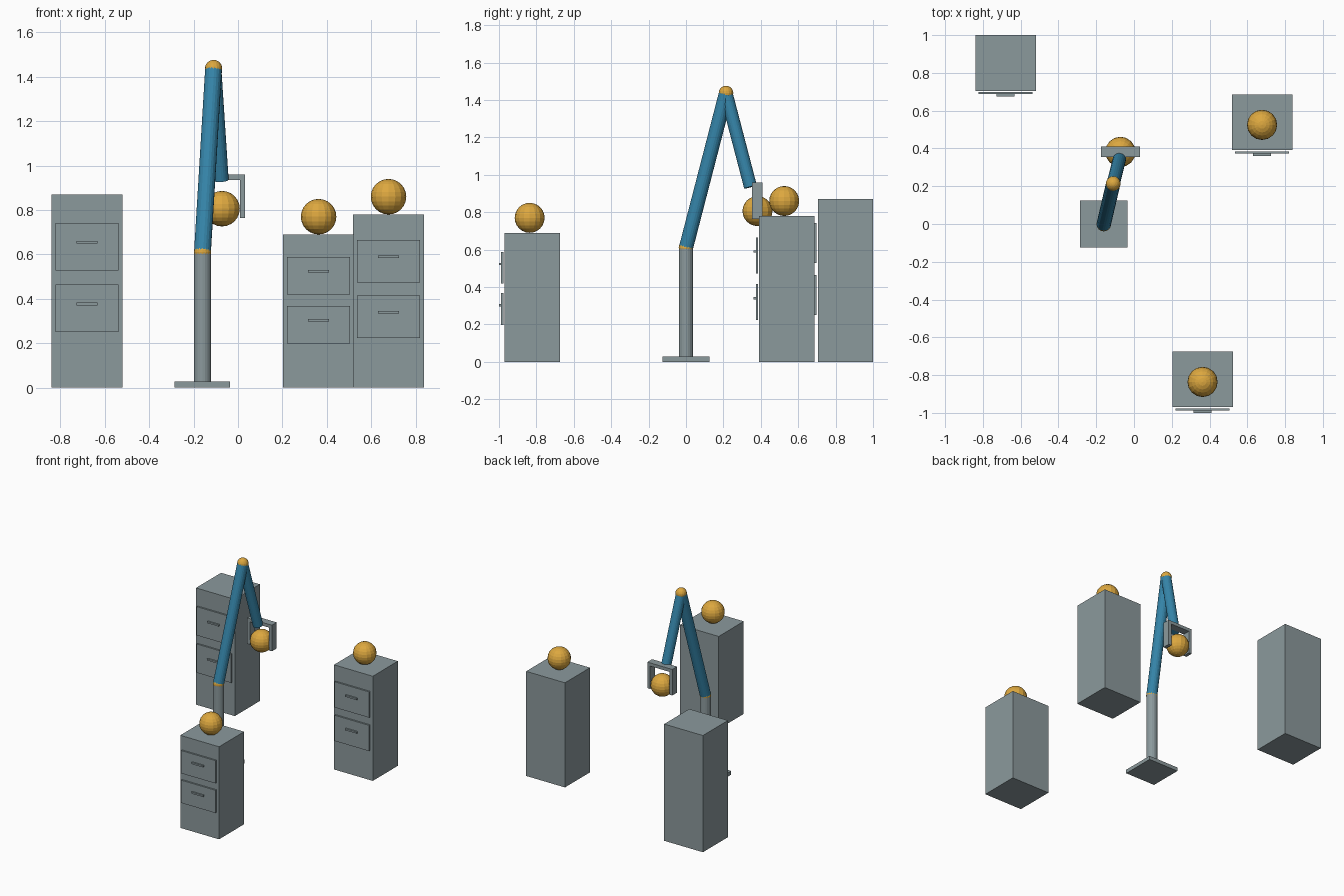
import bpy
from mathutils import Vector

if "Cube" in bpy.data.objects:
    bpy.data.objects.remove(bpy.data.objects["Cube"])


def material(name, rgb):
    m = bpy.data.materials.new(name)
    m.diffuse_color = (*rgb, 1)
    m.use_nodes = True
    m.node_tree.nodes["Principled BSDF"].inputs["Base Color"].default_value = m.diffuse_color
    return m


GREY = material("grey metal", (0.26, 0.32, 0.335))
GOLD = material("golden yellow", (0.72, 0.39, 0.05))
BLUE = material("arm blue", (0.036, 0.235, 0.40))


def finish(name, mat):
    ob = bpy.context.object
    ob.name = name
    ob.data.materials.append(mat)
    return ob


def box(name, lo, hi, mat=GREY):
    lo, hi = Vector(lo), Vector(hi)
    bpy.ops.mesh.primitive_cube_add(size=1, location=(lo + hi) / 2)
    ob = finish(name, mat)
    ob.scale = hi - lo
    return ob


def ball(name, centre, radius):
    bpy.ops.mesh.primitive_uv_sphere_add(segments=16, ring_count=12,
                                         radius=radius, location=centre)
    return finish(name, GOLD)


def rod(name, a, b, radius, mat):
    a, b = Vector(a), Vector(b)
    bpy.ops.mesh.primitive_cylinder_add(vertices=20, radius=radius,
                                        depth=(b - a).length, location=(a + b) / 2)
    ob = finish(name, mat)
    ob.rotation_mode = 'QUATERNION'
    ob.rotation_quaternion = (b - a).to_track_quat('Z', 'Y')
    return ob


def cabinet(name, x, front, h, with_ball):
    # body, then two raised drawer fronts with bar handles
    box(name + "_body", (x - 0.16, front, 0), (x + 0.16, front + 0.295, h))
    for level, f in (("upper", 0.73), ("lower", 0.41)):
        z = f * h
        box(f"{name}_{level}_drawer", (x - 0.142, front - 0.018, z - 0.123 * h),
            (x + 0.142, front - 0.006, z + 0.123 * h))
        box(f"{name}_{level}_handle", (x - 0.048, front - 0.03, z + 0.014),
            (x + 0.048, front - 0.018, z + 0.026))
    if with_ball:
        ball(name + "_ball", (x, front + 0.134, h + 0.08), 0.08)


# Cabinets around the arm
cabinet("left_cabinet", -0.68, 0.705, 0.87, False)
cabinet("right_cabinet", 0.678, 0.391, 0.78, True)
cabinet("front_cabinet", 0.363, -0.97, 0.69, True)

# Arm stand
SHOULDER = (-0.16, 0, 0.61)
ELBOW = (-0.11, 0.214, 1.437)
WRIST = (-0.077, 0.345, 0.935)
box("base_plate", (-0.285, -0.125, 0), (-0.035, 0.125, 0.028))
rod("column", (-0.16, 0, 0.028), SHOULDER, 0.038, GREY)

# Arm links and joints
ball("shoulder_joint", SHOULDER, 0.039)
rod("upper_arm", SHOULDER, ELBOW, 0.038, BLUE)
ball("elbow_joint", ELBOW, 0.039)
rod("forearm", ELBOW, WRIST, 0.035, BLUE)

# Gripper holding a ball
GX, Y0, Y1 = -0.071, 0.354, 0.410
box("gripper_palm", (GX - 0.103, Y0, 0.935), (GX + 0.103, Y1, 0.959))
for side, s in (("left", -1), ("right", 1)):
    xs = sorted((GX + s * 0.079, GX + s * 0.103))
    box(side + "_finger", (xs[0], Y0, 0.765), (xs[1], Y1, 0.959))
ball("held_ball", (-0.072, 0.382, 0.806), 0.08)
